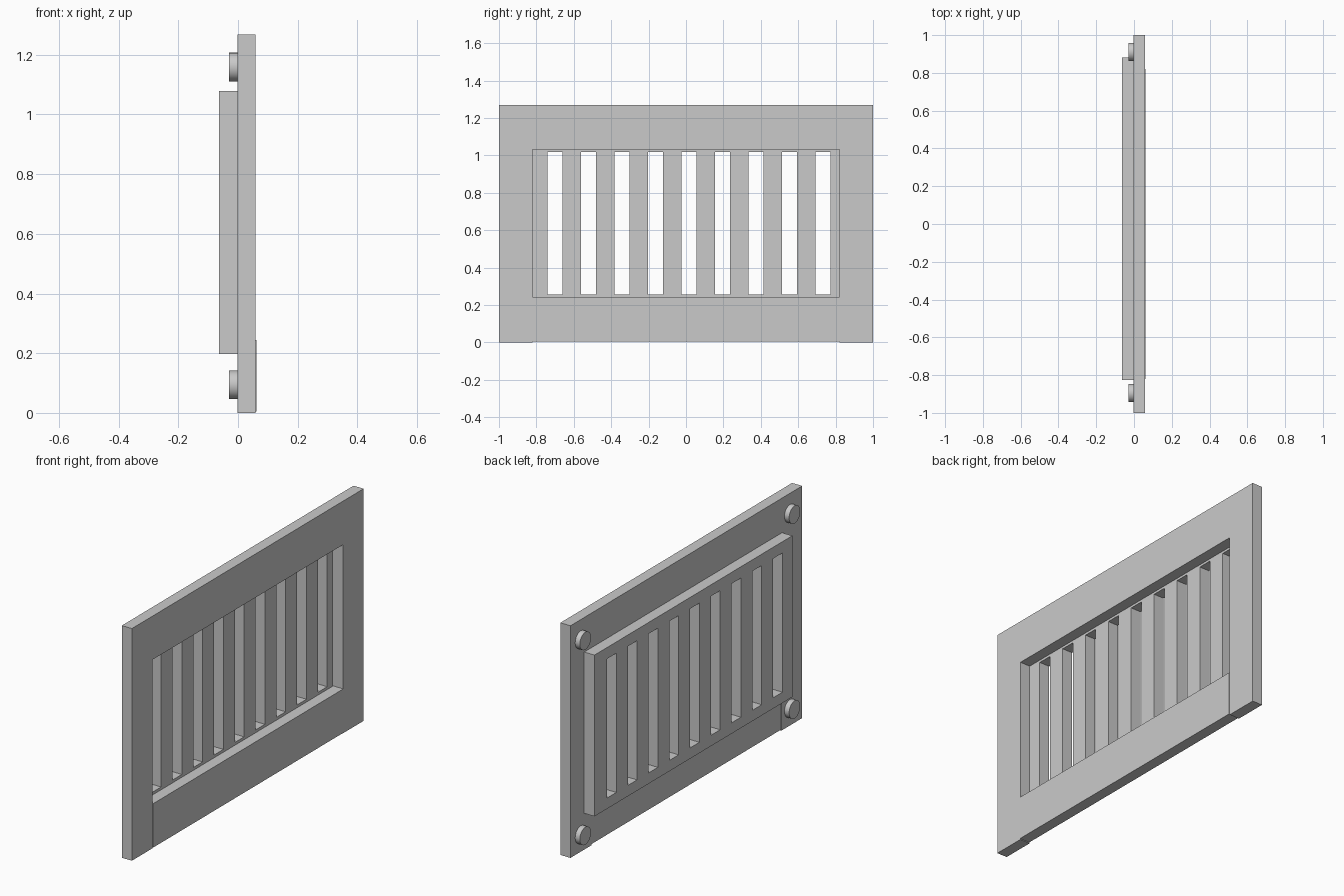
import bpy
import bmesh
from math import pi, radians
from mathutils import Matrix

cube = bpy.data.objects.get("Cube")
if cube:
    bpy.data.objects.remove(cube, do_unlink=True)

# Single plain grey finish
grey = bpy.data.materials.new("plain_grey")
grey.use_nodes = True
colour = (0.59, 0.59, 0.59, 1)
grey.diffuse_color = colour
grey.node_tree.nodes["Principled BSDF"].inputs["Base Color"].default_value = colour


def finish(bm, name):
    bmesh.ops.recalc_face_normals(bm, faces=bm.faces)
    mesh = bpy.data.meshes.new(name)
    bm.to_mesh(mesh)
    bm.free()
    mesh.materials.append(grey)
    obj = bpy.data.objects.new(name, mesh)
    bpy.context.collection.objects.link(obj)
    return obj


def board(name, low, high):
    bm = bmesh.new()
    bmesh.ops.create_cube(bm, size=1)
    for v in bm.verts:
        for i in range(3):
            v.co[i] = high[i] if v.co[i] > 0 else low[i]
    return finish(bm, name)


BACK, FACE = -0.002, 0.059      # frame thickness
TOP, SIDE = 1.268, 0.82         # overall height, opening half width
SILL, HEAD = 0.244, 1.03        # opening bottom and top

# Frame: two stiles with rails between; the bottom rail sits slightly proud
board("left_stile", (BACK, SIDE, 0), (FACE, 1, TOP))
board("right_stile", (BACK, -1, 0), (FACE, -SIDE, TOP))
board("top_rail", (BACK, -SIDE, HEAD), (FACE, SIDE, TOP))
board("bottom_rail", (BACK + 0.003, -SIDE, 0.004), (FACE + 0.003, SIDE, SILL))

# Slotted panel: a sheet of cells with the slots left out, then thickened
ys = [-0.826]
for i in range(9):
    centre = -0.701 + 0.1792 * i
    ys += [centre - 0.04, centre + 0.04]
ys.append(0.881)
zs = [0.198, 0.257, 1.017, 1.079]
bm = bmesh.new()
grid = [[bm.verts.new((-0.064, y, z)) for z in zs] for y in ys]
for i in range(len(ys) - 1):
    for j in range(len(zs) - 1):
        if not (i % 2 and j == 1):
            bm.faces.new((grid[i][j], grid[i + 1][j], grid[i + 1][j + 1], grid[i][j + 1]))
out = bmesh.ops.extrude_face_region(bm, geom=bm.faces[:], use_keep_orig=True)
for v in out["geom"]:
    if isinstance(v, bmesh.types.BMVert):
        v.co.x = BACK
finish(bm, "slotted_panel")

# Round pegs on the back corners
for y, side in ((0.911, "left"), (-0.895, "right")):
    for z, level in ((0.094, "lower"), (1.159, "upper")):
        bm = bmesh.new()
        bmesh.ops.create_cone(
            bm, cap_ends=True, segments=48, radius1=0.048, radius2=0.048, depth=0.028,
            matrix=Matrix.Translation((-0.016, y, z)) @ Matrix.Rotation(pi / 2, 4, "Y"))
        peg = finish(bm, f"{level}_{side}_peg")
        bpy.ops.object.select_all(action="DESELECT")
        peg.select_set(True)
        bpy.context.view_layer.objects.active = peg
        bpy.ops.object.shade_smooth_by_angle(angle=radians(30))
